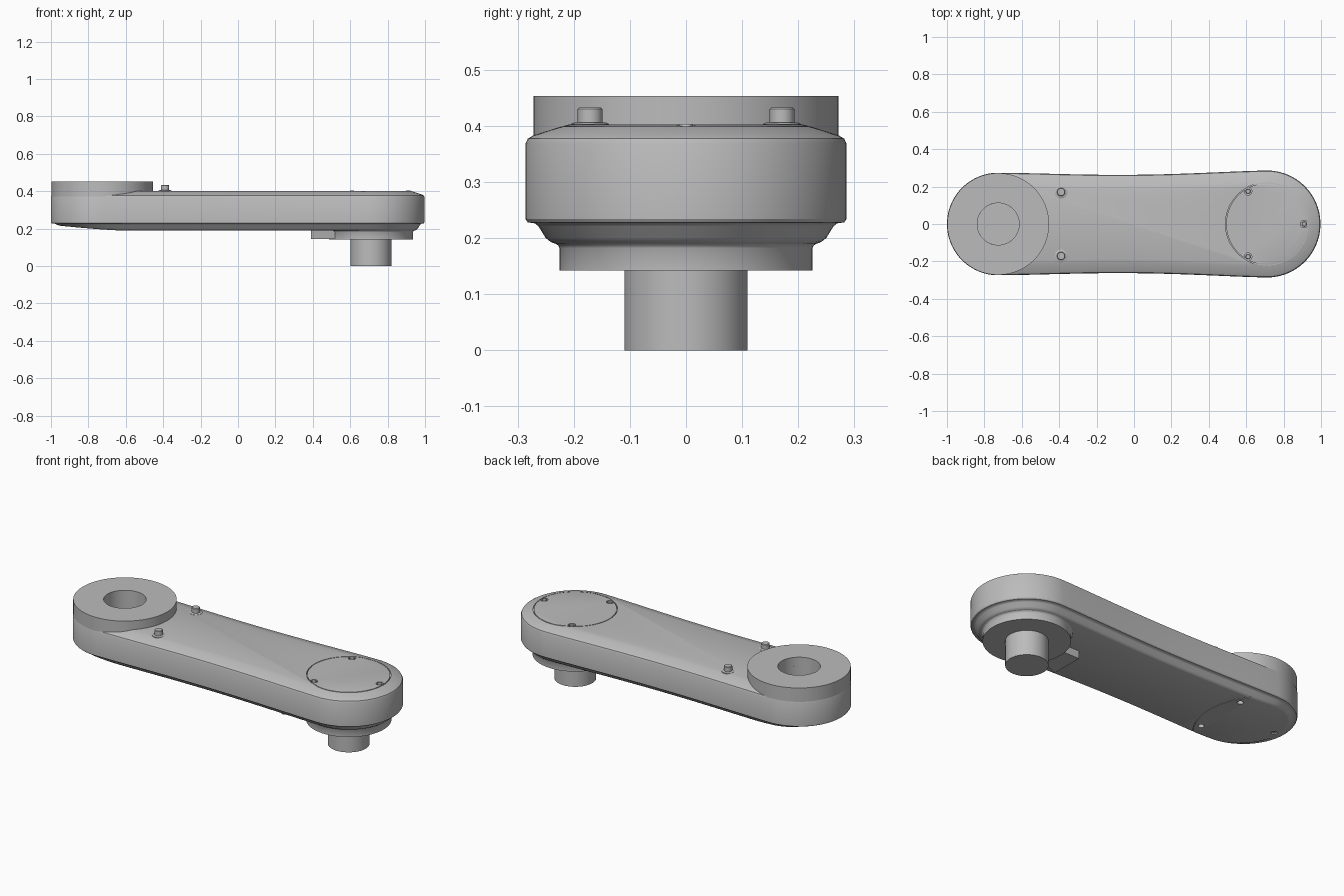
import bpy, bmesh, math
from mathutils import Vector

cube = bpy.data.objects.get("Cube")
if cube:
    bpy.data.objects.remove(cube)

grey = bpy.data.materials.new("satin_grey")
grey.use_nodes = True
COLOR = (0.5, 0.5, 0.5, 1)
grey.diffuse_color = COLOR
grey.node_tree.nodes["Principled BSDF"].inputs["Base Color"].default_value = COLOR

RIGHT_X, RIGHT_R = 0.711, 0.286
LEFT_X, LEFT_R = -0.726, 0.274


def finish(name, bm):
    bmesh.ops.recalc_face_normals(bm, faces=bm.faces)
    mesh = bpy.data.meshes.new(name)
    bm.to_mesh(mesh)
    bm.free()
    mesh.materials.append(grey)
    obj = bpy.data.objects.new(name, mesh)
    bpy.context.collection.objects.link(obj)
    return obj


def activate(obj):
    bpy.ops.object.select_all(action='DESELECT')
    obj.select_set(True)
    bpy.context.view_layer.objects.active = obj


def smooth(obj, angle=32):
    activate(obj)
    bpy.ops.object.shade_smooth_by_angle(angle=math.radians(angle))
    return obj


def lathe(name, x, y, profile, closed=False, n=64):
    """Turn an (r, z) profile about a vertical axis; open profiles get end caps."""
    bm = bmesh.new()
    rings = [[bm.verts.new((x + r * math.cos(math.tau * i / n),
                            y + r * math.sin(math.tau * i / n), z)) for i in range(n)]
             for r, z in profile]
    pairs = list(zip(rings, rings[1:]))
    if closed:
        pairs.append((rings[-1], rings[0]))
    else:
        bm.faces.new(rings[0])
        bm.faces.new(rings[-1])
    for a, b in pairs:
        for i in range(n):
            j = (i + 1) % n
            bm.faces.new((a[i], a[j], b[j], b[i]))
    return finish(name, bm)


def disc(name, x, y, r, z0, z1, n=64):
    return lathe(name, x, y, [(r, z0), (r, z1)], n=n)


def tube(name, x, y, r0, r1, z0, z1, n=96):
    return lathe(name, x, y, [(r0, z0), (r1, z0), (r1, z1), (r0, z1)], True, n)


def cut(obj, cutter):
    cutter.hide_render = True
    mod = obj.modifiers.new("cut", 'BOOLEAN')
    mod.operation = 'DIFFERENCE'
    mod.solver = 'EXACT'
    mod.object = cutter
    activate(obj)
    bpy.ops.object.modifier_apply(modifier=mod.name)
    bpy.data.objects.remove(cutter)


def outline(inset, steps=24):
    """Waisted capsule, starting at the +x tip; point i mirrors point n - i."""
    half = []
    for i in range(steps + 1):
        a = math.pi / 2 * i / steps
        r = RIGHT_R - inset
        half.append((RIGHT_X + r * math.cos(a), r * math.sin(a)))
    for i in range(1, steps):
        t = i / steps
        w = RIGHT_R + (LEFT_R - RIGHT_R) * t - 0.017 * math.sin(math.pi * t) ** 1.4
        half.append((RIGHT_X + (LEFT_X - RIGHT_X) * t, w - inset))
    for i in range(steps + 1):
        a = math.pi / 2 * (1 + i / steps)
        r = LEFT_R - inset
        half.append((LEFT_X + r * math.cos(a), r * math.sin(a)))
    return half + [(x, -y) for x, y in half[-2:0:-1]]


# Arm body: stacked outlines, with the underside rising toward the -x tip
LEDGE = 0.228
profile = [(0.19, 0.052), (0.193, 0.045), (0.2, 0.036), (0.221, 0.023), (0.226, 0.017),
           (LEDGE, 0.004), (0.234, 0), (0.368, 0), (0.377, 0.004), (0.383, 0.014),
           (0.397, 0.058), (0.402, 0.076)]
bm = bmesh.new()
rings = []
for z, inset in profile:
    ring = []
    for x, y in outline(inset):
        lift = 0.7 * max(0, (-0.62 - x) / 0.34) ** 1.3 if z < LEDGE else 0
        ring.append(bm.verts.new((x, y, z + (LEDGE - z) * min(lift, 0.7))))
    rings.append(ring)
n = len(rings[0])
for a, b in zip(rings, rings[1:]):
    for i in range(n):
        j = (i + 1) % n
        bm.faces.new((a[i], a[j], b[j], b[i]))
bm.faces.new(rings[-1])
base = rings[0]
for i in range(n // 2):
    corners = [base[i], base[i + 1], base[n - i - 1], base[(n - i) % n]]
    bm.faces.new(list(dict.fromkeys(corners)))
body = finish("arm_body", bm)

# Recesses: bearing bore, cover seams and screw pockets
cut(body, disc("bore_cutter", LEFT_X, 0, 0.112, 0.25, 0.5))
cut(body, tube("top_seam_cutter", RIGHT_X, 0, 0.218, 0.222, 0.393, 0.42))
cut(body, tube("bottom_seam_cutter", -0.863, 0, 0.361, 0.364, 0.17, 0.196))
top_screws = [(0.61, 0.175), (0.61, -0.175), (0.91, 0)]
for x, y in top_screws:
    cut(body, disc("pocket_cutter", x, y, 0.02, 0.39, 0.42, 32))
for x, y in [(-0.575, 0.155), (-0.575, -0.155), (-0.93, 0)]:
    cut(body, disc("pocket_cutter", x, y, 0.016, 0.15, 0.222, 32))
smooth(body)

# Screw heads in the top cover
for k, (x, y) in enumerate(top_screws):
    smooth(lathe(f"cover_screw_{k + 1}", x, y,
                 [(0.013, 0.385), (0.013, 0.4), (0.011, 0.403)], n=24))

# Raised bearing ring at the -x end
smooth(tube("bearing_ring", LEFT_X, 0, 0.112, 0.272, 0.37, 0.453))

# Pair of flanged locating pins
for side, y in (("left", 0.171), ("right", -0.171)):
    smooth(lathe(f"locating_pin_{side}", -0.39, y,
                 [(0.034, 0.395), (0.034, 0.403), (0.028, 0.406), (0.022, 0.406),
                  (0.022, 0.43), (0.019, 0.433)], n=32))

# Output flange and shaft under the +x end
smooth(lathe("output_flange", RIGHT_X, 0,
             [(0.225, 0.142), (0.225, 0.182), (0.228, 0.187), (0.236, 0.192)], n=96))
smooth(disc("output_shaft", RIGHT_X, 0, 0.11, 0, 0.15))

# Stop tab on the flange
bm = bmesh.new()
tab = [bm.verts.new((x, y, 0.146)) for x, y in
       ((0.53, -0.11), (0.39, -0.16), (0.39, 0.03), (0.53, 0.03))]
face = bm.faces.new(tab)
top = bmesh.ops.extrude_face_region(bm, geom=[face])["geom"]
bmesh.ops.translate(bm, vec=Vector((0, 0, 0.047)),
                    verts=[v for v in top if isinstance(v, bmesh.types.BMVert)])
finish("stop_tab", bm)
